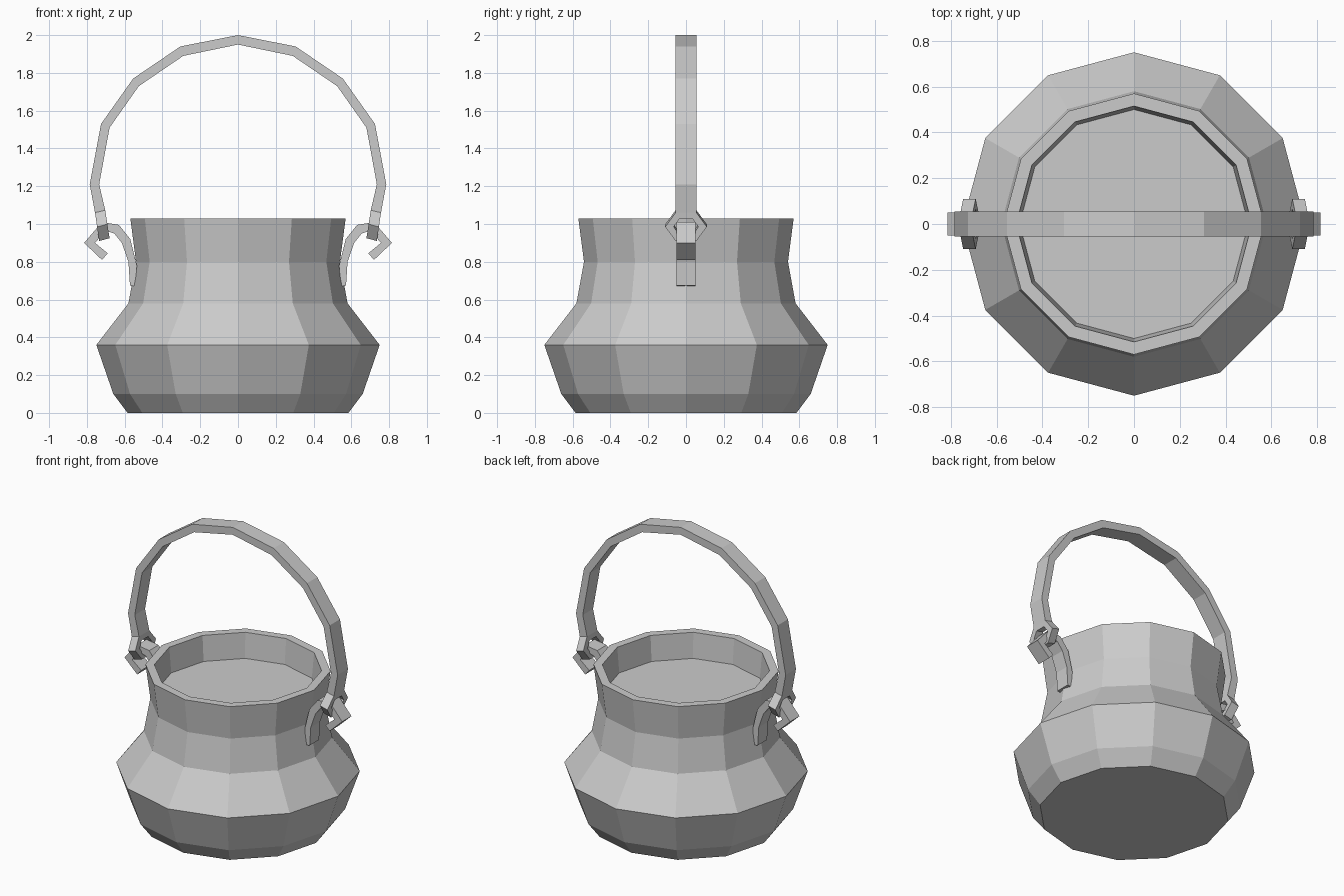
import bpy, bmesh, math

if "Cube" in bpy.data.objects:
    bpy.data.objects.remove(bpy.data.objects["Cube"])

SIDES = 12


def finish(name, bm, mirror=False):
    bmesh.ops.recalc_face_normals(bm, faces=bm.faces)
    mesh = bpy.data.meshes.new(name)
    bm.to_mesh(mesh)
    bm.free()
    obj = bpy.data.objects.new(name, mesh)
    bpy.context.collection.objects.link(obj)
    if mirror:
        obj.modifiers.new("Mirror", 'MIRROR').use_axis[0] = True
    return obj


def bridge(bm, a, b):
    n = len(a)
    for i in range(n):
        j = (i + 1) % n
        bm.faces.new((a[i], a[j], b[j], b[i]))


def lathe(name, profile):
    """Revolve (radius, z) points and cap both ends."""
    bm = bmesh.new()
    rings = []
    for r, z in profile:
        angles = [2 * math.pi * i / SIDES for i in range(SIDES)]
        rings.append([bm.verts.new((r * math.cos(a), r * math.sin(a), z)) for a in angles])
    for a, b in zip(rings, rings[1:]):
        bridge(bm, a, b)
    bm.faces.new(rings[0])
    bm.faces.new(rings[-1])
    return finish(name, bm)


def strap(name, outer, inner, half, mirror=False):
    """Rectangular bar following paired (x, z) edge points, given a depth in y."""
    bm = bmesh.new()
    rings = []
    for (xo, zo), (xi, zi) in zip(outer, inner):
        corners = [(xo, -half, zo), (xo, half, zo), (xi, half, zi), (xi, -half, zi)]
        rings.append([bm.verts.new(c) for c in corners])
    for a, b in zip(rings, rings[1:]):
        bridge(bm, a, b)
    bm.faces.new(rings[0])
    bm.faces.new(rings[-1])
    return finish(name, bm, mirror)


def both_sides(half_path):
    return [(-x, z) for x, z in reversed(half_path[1:])] + half_path


# Pot: outer wall, rim, inner wall and the flat surface inside
lathe("pot", [(0.585, 0), (0.66, 0.10), (0.75, 0.36), (0.58, 0.58), (0.54, 0.80),
              (0.57, 1.03), (0.515, 1.03), (0.50, 0.86)])

# Arched carrying handle
handle_outer = [(0, 2.0), (0.305, 1.94), (0.555, 1.77), (0.725, 1.53), (0.785, 1.21), (0.757, 1.06)]
handle_inner = [(0, 1.95), (0.29, 1.89), (0.525, 1.73), (0.68, 1.51), (0.735, 1.21), (0.703, 1.073)]
strap("handle", both_sides(handle_outer), both_sides(handle_inner), 0.055)

# Hooks that curl up off the neck
strap("hooks",
      [(0.545, 0.67), (0.535, 0.78), (0.57, 0.92), (0.63, 0.995), (0.72, 1.01), (0.815, 0.90), (0.72, 0.81)],
      [(0.572, 0.675), (0.58, 0.80), (0.615, 0.90), (0.655, 0.95), (0.70, 0.965), (0.757, 0.90), (0.69, 0.845)],
      0.05, mirror=True)

# Six-sided eyes at the handle ends; (y, t) with t running down the eye
eye_outer = [(-0.055, 0), (0.055, 0), (0.11, 0.5), (0.055, 1), (-0.055, 1), (-0.11, 0.5)]
eye_inner = [(-0.035, 0.22), (0.035, 0.22), (0.065, 0.5), (0.035, 0.8), (-0.035, 0.8), (-0.065, 0.5)]
bm = bmesh.new()


def eye_loop(points, top, bottom):
    return [bm.verts.new((top[0] + (bottom[0] - top[0]) * t, y, top[1] + (bottom[1] - top[1]) * t))
            for y, t in points]


front = ((0.757, 1.06), (0.735, 0.91))
back = ((0.703, 1.073), (0.68, 0.925))
loops = [eye_loop(eye_outer, *front), eye_loop(eye_outer, *back),
         eye_loop(eye_inner, *back), eye_loop(eye_inner, *front)]
for k in range(4):
    bridge(bm, loops[k], loops[(k + 1) % 4])
finish("handle_eyes", bm, mirror=True)
